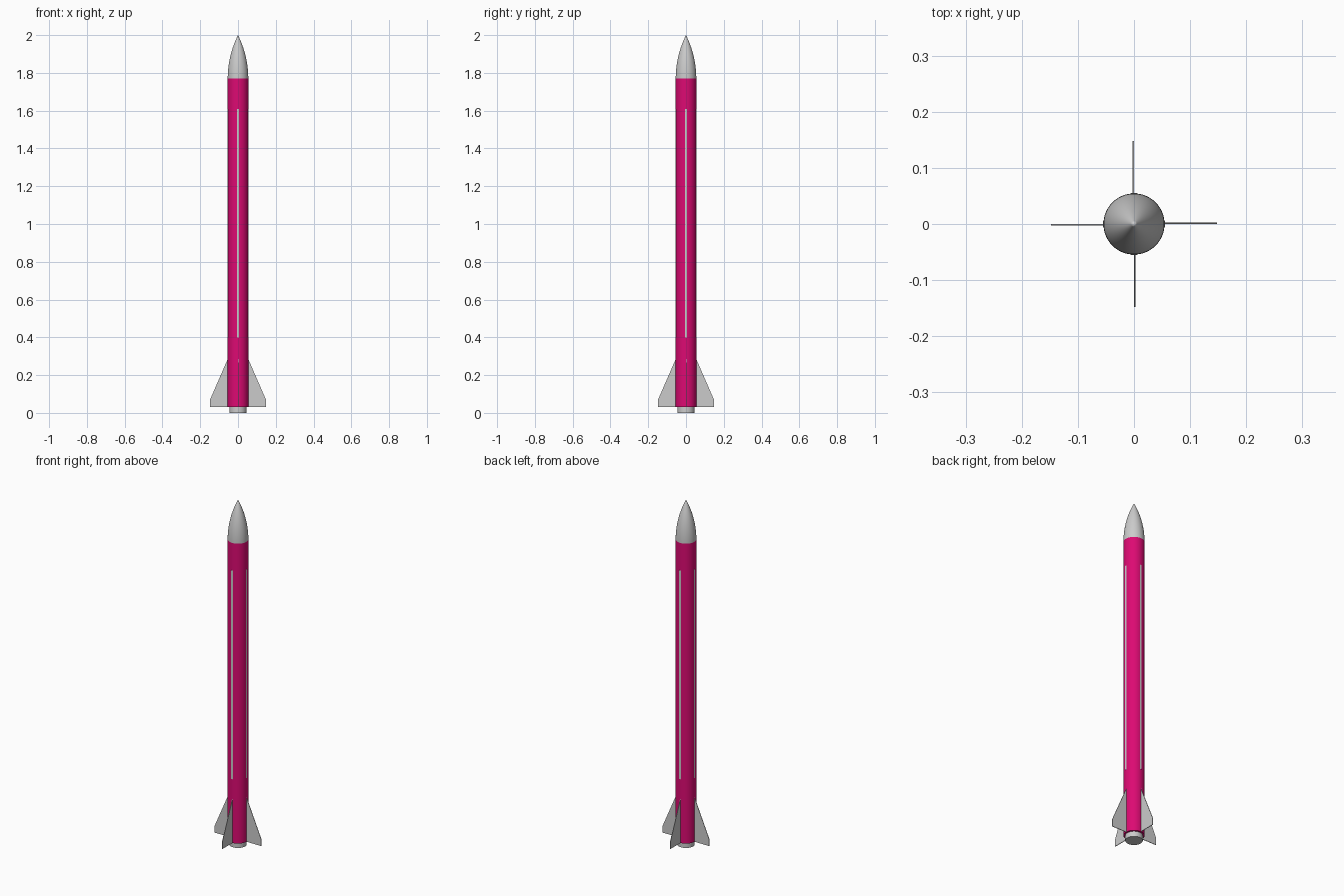
import bpy, bmesh, math
from mathutils import Matrix

if "Cube" in bpy.data.objects:
    bpy.data.objects.remove(bpy.data.objects["Cube"])

R = 0.0545          # body radius
BASE, SHOULDER, TIP = 0.03, 1.77, 2.0
SEG = 64

pink = bpy.data.materials.new("body_pink")
pink.diffuse_color = (0.72, 0.003, 0.17, 1)
pink.use_nodes = True
pink.node_tree.nodes["Principled BSDF"].inputs["Base Color"].default_value = pink.diffuse_color


def finish(name, bm, mat=None, smooth=False):
    bmesh.ops.recalc_face_normals(bm, faces=bm.faces)
    me = bpy.data.meshes.new(name)
    bm.to_mesh(me)
    bm.free()
    ob = bpy.data.objects.new(name, me)
    bpy.context.collection.objects.link(ob)
    if mat:
        me.materials.append(mat)
    if smooth:
        bpy.ops.object.select_all(action='DESELECT')
        ob.select_set(True)
        bpy.context.view_layer.objects.active = ob
        bpy.ops.object.shade_smooth_by_angle(angle=math.radians(35))
    return ob


def lathe(name, profile, mat=None):
    """Revolve (radius, z) points round the z axis."""
    bm = bmesh.new()
    vs = [bm.verts.new((r, 0, z)) for r, z in profile]
    es = [bm.edges.new(p) for p in zip(vs, vs[1:])]
    bmesh.ops.spin(bm, geom=vs + es, cent=(0, 0, 0), axis=(0, 0, 1),
                   angle=math.tau, steps=SEG)
    bmesh.ops.remove_doubles(bm, verts=bm.verts, dist=1e-5)
    return finish(name, bm, mat, True)


def plate(name, outline, thickness, offset, angle):
    """Extrude an (x, z) outline along y, then turn it round the z axis."""
    bm = bmesh.new()
    f = bm.faces.new([bm.verts.new((x, offset - thickness / 2, z)) for x, z in outline])
    ext = bmesh.ops.extrude_face_region(bm, geom=[f])["geom"]
    bmesh.ops.translate(bm, vec=(0, thickness, 0),
                        verts=[g for g in ext if isinstance(g, bmesh.types.BMVert)])
    bm.transform(Matrix.Rotation(angle, 4, 'Z'))
    return finish(name, bm)


# motor nozzle and body tube
lathe("motor_nozzle", [(0, 0), (0.045, 0), (0.045, BASE), (0, BASE)])
lathe("body_tube", [(0, BASE), (R, BASE), (R, SHOULDER), (0, SHOULDER)], pink)

# tangent ogive nose cone
L = TIP - SHOULDER
rho = (R * R + L * L) / (2 * R)
ogive = [(math.sqrt(rho ** 2 - (L * i / 20) ** 2) + R - rho, SHOULDER + L * i / 20)
         for i in range(20)]
lathe("nose_cone", [(0, SHOULDER)] + ogive + [(0, TIP)])

# four fins and four long thin side strips
fin = [(0.05, BASE), (0.148, BASE), (0.148, 0.07), (R, 0.285), (0.05, 0.295)]
strip = [(0.05, 0.4), (R + 0.0008, 0.4), (R + 0.0008, 1.61), (0.05, 1.61)]
for i in range(4):
    a = i * math.pi / 2
    plate(f"fin_{i + 1}", fin, 0.003, 0.0015, a)
    plate(f"side_strip_{i + 1}", strip, 0.011, 0, a)
